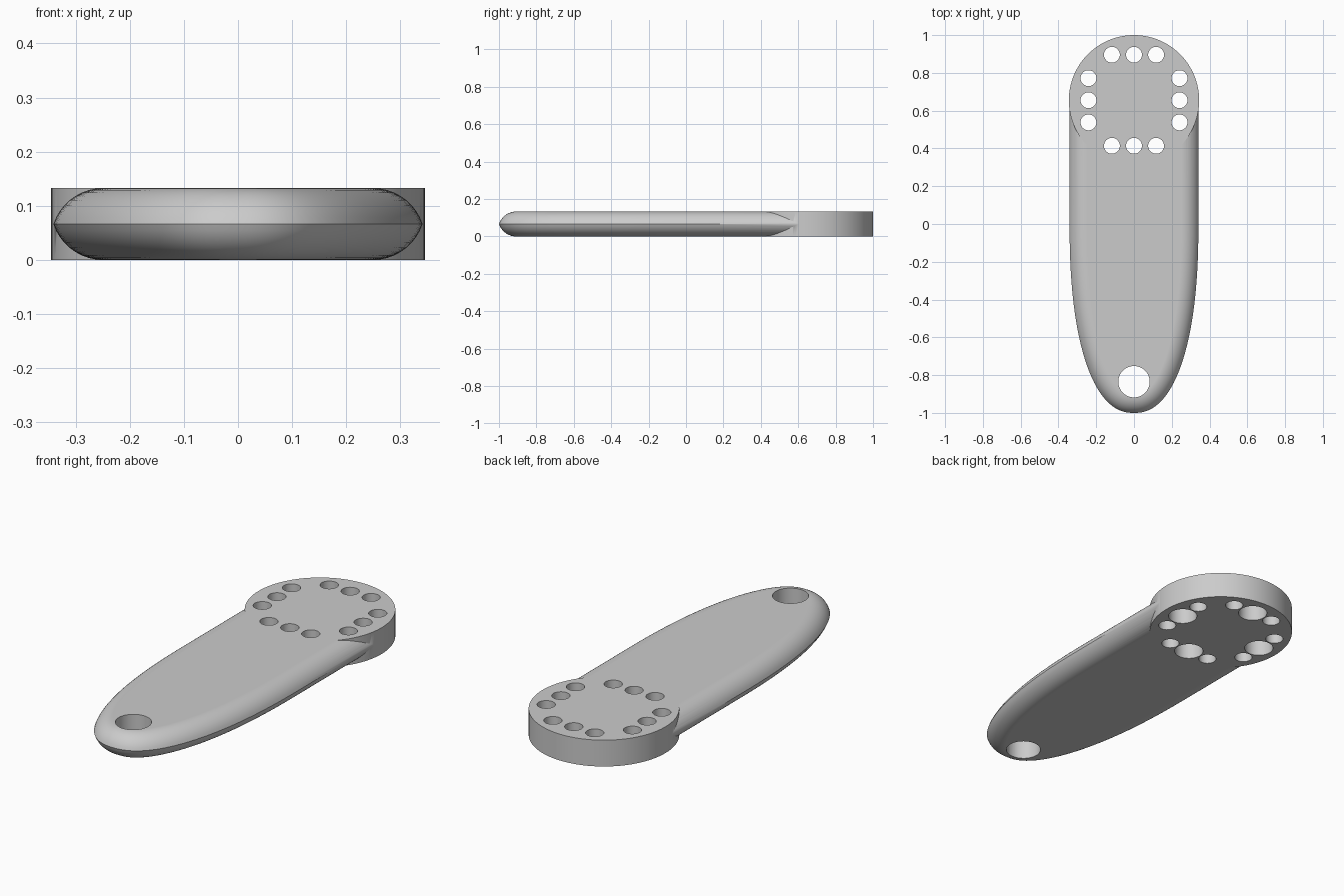
import bpy, bmesh
from math import sin, cos, pi, atan2
from mathutils import Vector

cube = bpy.data.objects.get("Cube")
if cube:
    bpy.data.objects.remove(cube, do_unlink=True)

THICK = 0.133
MID = THICK / 2
HALF_W = 0.341        # half width of the arm
HEAD_Y = 0.655        # centre of the round head
HEAD_R = 0.345
INSET = 0.092         # width of the rounded rim
POWER = 2.3           # bluntness of the arm tip

grey = bpy.data.materials.new("Plain grey")
grey.use_nodes = True
colour = (0.6, 0.6, 0.6, 1)
grey.diffuse_color = colour
grey.node_tree.nodes["Principled BSDF"].inputs["Base Color"].default_value = colour


def make_object(name, bm):
    bmesh.ops.recalc_face_normals(bm, faces=bm.faces[:])
    mesh = bpy.data.meshes.new(name)
    bm.to_mesh(mesh)
    bm.free()
    mesh.materials.append(grey)
    ob = bpy.data.objects.new(name, mesh)
    bpy.context.collection.objects.link(ob)
    return ob


def cylinders(name, spots, radius, z0, z1, sides=40):
    """One object holding an upright cylinder at every spot."""
    bm = bmesh.new()
    for x, y in spots:
        ring = [bm.verts.new((x + radius * cos(2 * pi * i / sides),
                              y + radius * sin(2 * pi * i / sides), z0))
                for i in range(sides)]
        base = bm.faces.new(ring)
        new = bmesh.ops.extrude_face_region(bm, geom=[base])["geom"]
        top = [v for v in new if isinstance(v, bmesh.types.BMVert)]
        bmesh.ops.translate(bm, verts=top, vec=(0, 0, z1 - z0))
    return make_object(name, bm)


def boolean(target, other, operation):
    mod = target.modifiers.new(operation.title(), 'BOOLEAN')
    mod.operation = operation
    mod.solver = 'EXACT'
    mod.object = other
    other.hide_render = True
    bpy.context.view_layer.objects.active = target
    bpy.ops.object.modifier_apply(modifier=mod.name)
    bpy.data.objects.remove(other, do_unlink=True)


# Arm outline: straight sides closed by a blunt elliptical tip
def outline(inset, steps=72):
    pts = [(HALF_W - inset, HEAD_Y)]
    for i in range(steps + 1):
        t = pi * i / steps
        c, s = cos(t), max(sin(t), 0)
        ux = abs(c) ** (2 / POWER) * (1 if c >= 0 else -1)
        uy = s ** (2 / POWER)
        normal = Vector((abs(ux) ** (POWER - 1) / HALF_W * (1 if c >= 0 else -1),
                         -uy ** (POWER - 1))).normalized()
        p = Vector((HALF_W * ux, -uy)) - normal * inset
        pts.append((p.x, p.y))
    pts.append((-HALF_W + inset, HEAD_Y))
    return pts


# Arm: outlines stacked along an arc that meets in a crease at mid height
def make_arm():
    theta = 2 * atan2(MID, INSET)
    radius = INSET / sin(theta)
    steps = 9
    upper = []
    for i in range(steps + 1):
        a = theta * (1 - i / steps)
        upper.append((INSET - radius * sin(a), MID - radius * (1 - cos(a))))
    levels = [(d, MID - h) for d, h in reversed(upper)]
    levels += [(d, MID + h) for d, h in upper[1:]]
    bm = bmesh.new()
    rings = [[bm.verts.new((x, y, z)) for x, y in outline(d)] for d, z in levels]
    n = len(rings[0])
    for low, high in zip(rings, rings[1:]):
        for i in range(n - 1):
            bm.faces.new((low[i], low[i + 1], high[i + 1], high[i]))
    bm.faces.new(rings[0])
    bm.faces.new(rings[-1])
    bm.faces.new([r[0] for r in rings] + [r[-1] for r in reversed(rings)])
    return make_object("lever_arm", bm)


arm = make_arm()

# Round head merged with the arm
head = cylinders("round_head", [(0, HEAD_Y)], HEAD_R, 0, THICK, 128)
boolean(arm, head, 'UNION')

# Four rows of three screw holes around the head
GAP, REACH = 0.117, 0.241
middles = [(REACH, HEAD_Y), (-REACH, HEAD_Y),
           (0, HEAD_Y + REACH), (0, HEAD_Y - REACH)]
small = []
for x, y in middles:
    for k in (-GAP, 0, GAP):
        small.append((x, y + k) if x else (x + k, y))
boolean(arm, cylinders("screw_holes", small, 0.042, -0.1, 0.3), 'DIFFERENCE')

# Wider recesses under the middle hole of each row
boolean(arm, cylinders("recesses", middles, 0.069, -0.1, 0.09), 'DIFFERENCE')

# Large pivot hole near the tip
boolean(arm, cylinders("pivot_hole", [(0, -0.835)], 0.083, -0.1, 0.3, 64), 'DIFFERENCE')

# Smooth shading with crisp rims
for ob in bpy.context.selected_objects:
    ob.select_set(False)
arm.select_set(True)
bpy.context.view_layer.objects.active = arm
bpy.ops.object.shade_smooth_by_angle(angle=0.5)
weighted = arm.modifiers.new("Flat tops", 'WEIGHTED_NORMAL')
weighted.keep_sharp = True
